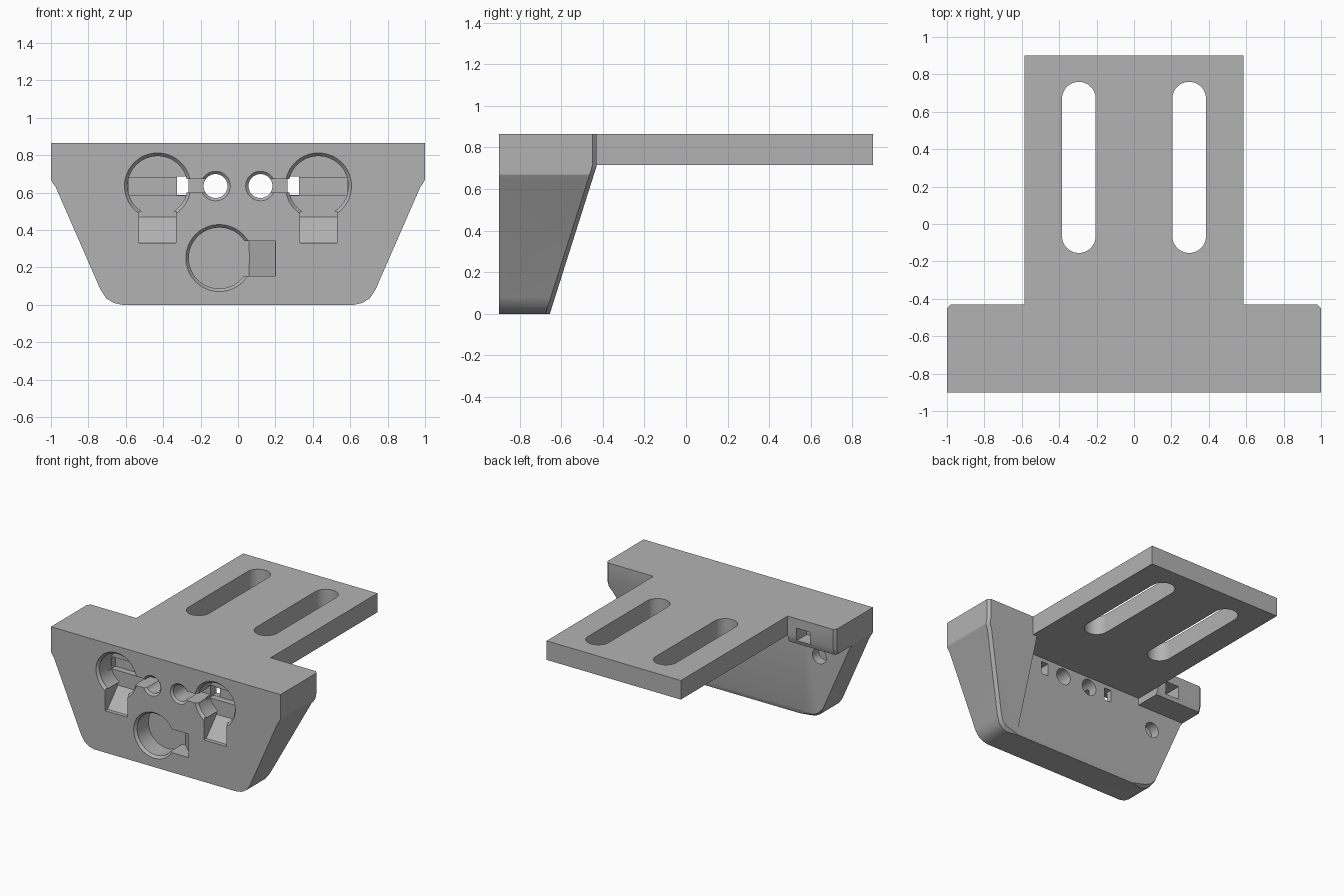
import bpy, bmesh, math
from mathutils import Vector

old = bpy.data.objects.get("Cube")
if old:
    bpy.data.objects.remove(old)

grey = bpy.data.materials.new("plain grey")
grey.use_nodes = True
COLOR = (0.45, 0.45, 0.45, 1)
grey.diffuse_color = COLOR
grey.node_tree.nodes["Principled BSDF"].inputs["Base Color"].default_value = COLOR


def finish(bm, name):
    bmesh.ops.recalc_face_normals(bm, faces=bm.faces)
    mesh = bpy.data.meshes.new(name)
    bm.to_mesh(mesh)
    bm.free()
    mesh.materials.append(grey)
    obj = bpy.data.objects.new(name, mesh)
    bpy.context.collection.objects.link(obj)
    return obj


def prism(name, points, shift):
    """Extrude a closed outline along a vector."""
    bm = bmesh.new()
    face = bm.faces.new([bm.verts.new(p) for p in points])
    new = bmesh.ops.extrude_face_region(bm, geom=[face])["geom"]
    bmesh.ops.translate(bm, vec=Vector(shift), verts=[v for v in new if isinstance(v, bmesh.types.BMVert)])
    return finish(bm, name)


def box(x0, x1, y0, y1, z0, z1, name="cutter"):
    return prism(name, [(x0, y0, z0), (x1, y0, z0), (x1, y1, z0), (x0, y1, z0)], (0, 0, z1 - z0))


def bore(x, z, y0, y1, r0, r1):
    """Round or conical cutter along y."""
    bm = bmesh.new()
    rings = []
    for y, r in ((y0, r0), (y1, r1)):
        rings.append([bm.verts.new((x + r * math.cos(a), y, z + r * math.sin(a)))
                      for a in (math.tau * i / 48 for i in range(48))])
    for i in range(48):
        j = (i + 1) % 48
        bm.faces.new((rings[0][i], rings[0][j], rings[1][j], rings[1][i]))
    bm.faces.new(rings[0])
    bm.faces.new(rings[1])
    return finish(bm, "cutter")


def cut(target, cutter):
    mod = target.modifiers.new("cut", "BOOLEAN")
    mod.operation = "DIFFERENCE"
    mod.solver = "EXACT"
    mod.object = cutter
    cutter.hide_render = True
    bpy.context.view_layer.objects.active = target
    bpy.ops.object.modifier_apply(modifier=mod.name)
    bpy.data.objects.remove(cutter)


# Block: tapered outline with a sloping rear
FRONT, REAR, TOP, WALL = -0.9, -0.43, 0.865, -0.645
half = [(0.62, 0), (0.665, 0.01), (0.705, 0.035), (0.735, 0.08),
        (0.975, 0.63), (0.99, 0.65), (1, 0.67), (1, 0.71), (1, TOP)]
outline = half + [(-x, z) for x, z in reversed(half)]
n, k = len(outline), len(half)


def rear_y(z):
    return REAR - 0.225 * max(0, 0.71 - z) / 0.71


bm = bmesh.new()
front = [bm.verts.new((x, FRONT, z)) for x, z in outline]
rear = [bm.verts.new((x, rear_y(z), z)) for x, z in outline]
bm.faces.new(front)
for i in range(n):
    j = (i + 1) % n
    bm.faces.new((front[i], front[j], rear[j], rear[i]))
bm.faces.new(rear[k - 2:k + 2])
bm.faces.new(rear[:k - 1] + rear[k + 1:])
bmesh.ops.recalc_face_normals(bm, faces=bm.faces)
back = set(rear)
rim = [e for e in bm.edges if set(e.verts) <= back
       and abs(e.verts[0].co.z - e.verts[1].co.z) > 0.001]
bmesh.ops.bevel(bm, geom=rim, offset=0.02, segments=1, affect="EDGES")
block = finish(bm, "head_block")

# Hollow behind the front wall, leaving a gusset on one side
cut(block, box(-0.585, 0.55, WALL, 0, -0.1, 0.715))
cut(block, box(-1.2, -0.58, WALL, 0, -0.1, 0.66))

# Paired keyhole pockets, slots and small through holes
ZC, FLOOR = 0.635, -0.74
for s in (-1, 1):
    cx = 0.43 * s
    cut(block, bore(cx, ZC, -0.95, FLOOR, 0.16, 0.16))
    cut(block, bore(cx, ZC, -0.901, -0.88, 0.178, 0.16))
    ramp = [(-0.95, 0.33), (-0.95, 0.5), (FLOOR, 0.5), (FLOOR, 0.47), (-0.87, 0.33)]
    cut(block, prism("cutter", [(cx - 0.098, y, z) for y, z in ramp], (0.196, 0, 0)))
    xs = sorted((0.27 * s, 0.585 * s))
    cut(block, box(*xs, -0.78, -0.69, 0.585, 0.68))
    xs = sorted((0.265 * s, 0.325 * s))
    cut(block, box(*xs, -0.78, -0.5, 0.587, 0.685))
    xs = sorted((0.15 * s, 0.3 * s))
    cut(block, box(*xs, -0.95, -0.72, 0.6, 0.672))
    cut(block, bore(0.12 * s, ZC, -0.95, -0.5, 0.064, 0.064))
    cut(block, bore(0.12 * s, ZC, -0.901, -0.885, 0.08, 0.064))

# Lower pocket with a sideways ramp
cut(block, bore(-0.1, 0.25, -0.95, FLOOR, 0.163, 0.163))
cut(block, bore(-0.1, 0.25, -0.901, -0.88, 0.18, 0.163))
ramp = [(0.2, -0.95), (0, -0.95), (0, FLOOR), (0.06, FLOOR), (0.2, -0.87)]
cut(block, prism("cutter", [(x, y, 0.155) for x, y in ramp], (0, 0, 0.185)))

# Cable openings under the other wing
cut(block, box(-0.78, -0.66, -0.56, -0.4, 0.69, 0.79))
cut(block, bore(-0.71, 0.5, -0.72, -0.6, 0.06, 0.06))

# Mounting plate with two long slots
plate = box(-0.585, 0.585, REAR, 0.9, 0.715, TOP, "mounting_plate")
for s in (-1, 1):
    pts = []
    for yc, start in ((0.67, 0), (-0.065, math.pi)):
        for i in range(17):
            a = start + math.pi * i / 16
            pts.append((0.295 * s + 0.09 * math.cos(a), yc + 0.09 * math.sin(a), 0.6))
    cut(plate, prism("cutter", pts, (0, 0, 0.4)))

for obj in (block, plate):
    bpy.ops.object.select_all(action="DESELECT")
    obj.select_set(True)
    bpy.context.view_layer.objects.active = obj
    bpy.ops.object.shade_smooth_by_angle(angle=math.radians(25))
